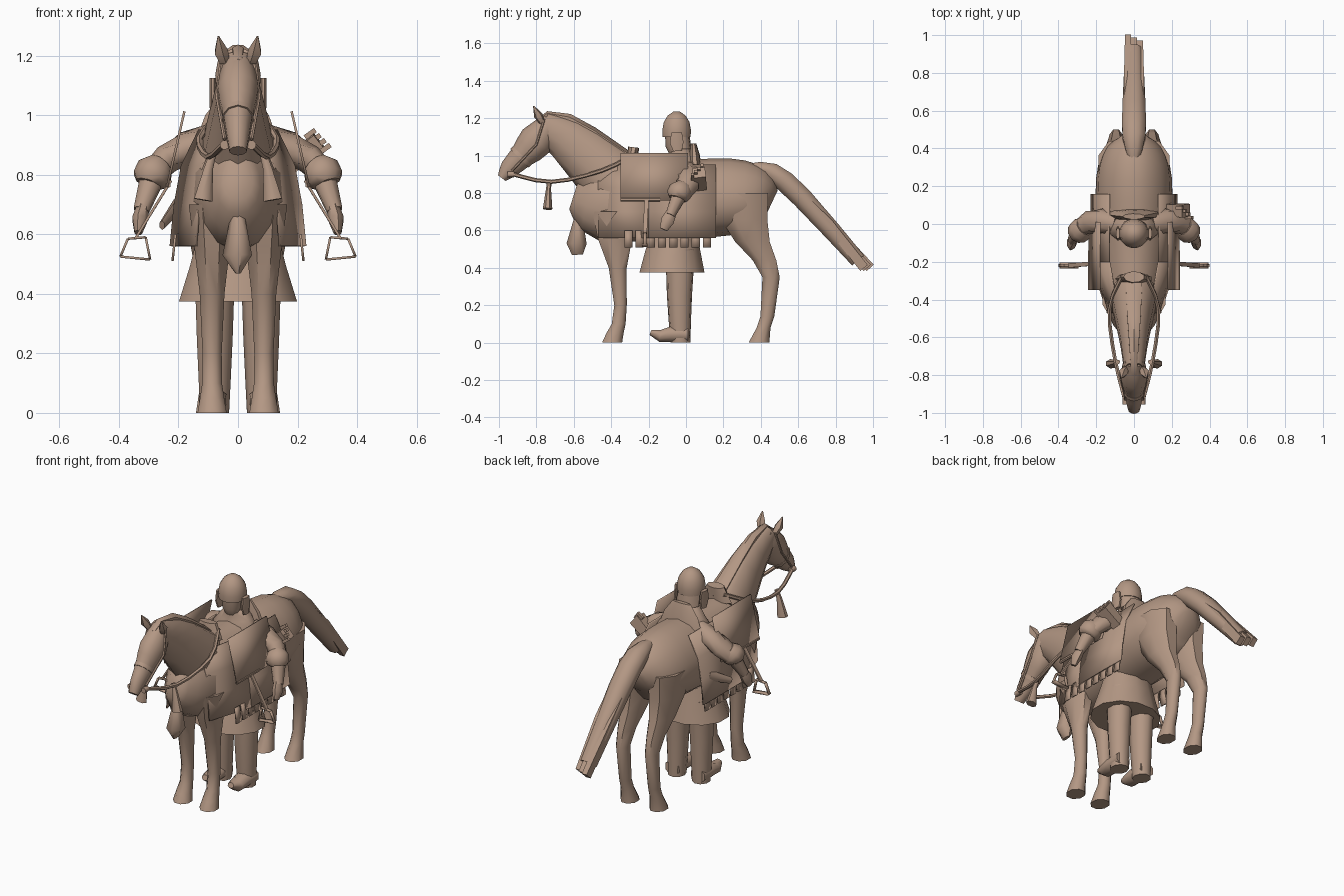
import bpy, bmesh, math
from mathutils import Vector

cube = bpy.data.objects.get("Cube")
if cube:
    bpy.data.objects.remove(cube, do_unlink=True)

colour = (.45, .31, .23, 1)
clay = bpy.data.materials.new("warm clay brown")
clay.use_nodes = True
clay.diffuse_color = colour
clay.node_tree.nodes["Principled BSDF"].inputs["Base Color"].default_value = colour


def finish(name, bm):
    """Turn a bmesh into a shaded object with the clay material."""
    bmesh.ops.recalc_face_normals(bm, faces=bm.faces)
    mesh = bpy.data.meshes.new(name)
    bm.to_mesh(mesh)
    bm.free()
    mesh.materials.append(clay)
    ob = bpy.data.objects.new(name, mesh)
    bpy.context.collection.objects.link(ob)
    bpy.ops.object.select_all(action="DESELECT")
    ob.select_set(True)
    bpy.context.view_layer.objects.active = ob
    bpy.ops.object.shade_smooth_by_angle(angle=math.radians(52))
    return ob


def bridge(bm, rows, closed):
    """Join neighbouring rows of vertices with quads."""
    for a, b in zip(rows, rows[1:]):
        for k in range(len(a) if closed else len(a) - 1):
            j = (k + 1) % len(a)
            bm.faces.new((a[k], a[j], b[j], b[k]))


def sample(values, t):
    """Smooth curve through evenly spaced values, t running from start to end."""
    last = len(values) - 1
    if last == 0:
        return values[0]
    i = min(int(t * last), last - 1)
    f = t * last - i
    a, b = values[i], values[i + 1]
    before, after = values[max(i - 1, 0)], values[min(i + 2, last)]
    bend = before * 2 - a * 5 + b * 4 - after
    twist = (a - b) * 3 - before + after
    return a + ((b - before) * f + bend * f ** 2 + twist * f ** 3) / 2


def loft(name, path, width, depth=None, x=0, sides=9, rings=None,
         flare=0, level=False, mirror=1):
    """Tube along a path of (y, z) at a fixed x, or of (x, y, z)."""
    bm = bmesh.new()
    path = [Vector(p if len(p) == 3 else (x, *p)) for p in path]
    rings = rings or len(path)
    steps = [i / (rings - 1) for i in range(rings)]
    points = [sample(path, t) for t in steps]
    rows = []
    for i, (t, p) in enumerate(zip(steps, points)):
        along = (points[min(i + 1, rings - 1)] - points[max(i - 1, 0)]).normalized()
        if level:
            along = Vector((0, 0, 1))
        u = (Vector((1, 0, 0)) - along * along.x).normalized()
        v = u.cross(along)
        w, d = sample(width, t), sample(depth or width, t)
        row = []
        for k in range(sides):
            angle = math.tau * (k + .5) / sides
            up = math.sin(angle)
            co = p + u * w * math.cos(angle) * (1 - flare * up) + v * d * up
            row.append(bm.verts.new((co.x * mirror, co.y, co.z)))
        rows.append(row)
    bridge(bm, rows, closed=True)
    bm.faces.new(rows[0])
    bm.faces.new(rows[-1])
    return finish(name, bm)


def sheet(name, profile, front, back, front_scale=1, mirror=1):
    """Thin panel: a profile of (x, z) swept from front to back."""
    bm = bmesh.new()
    rows = [[bm.verts.new((x * scale * mirror, y, z)) for x, z in profile]
            for y, scale in ((front, front_scale), (back, 1))]
    bridge(bm, rows, closed=False)
    ob = finish(name, bm)
    solid = ob.modifiers.new("thickness", "SOLIDIFY")
    solid.thickness = .008
    solid.offset = 0


# Horse trunk, neck, head and mane
loft("horse_body", path=[(-.6, .79), (-.46, .76), (-.1, .76), (.24, .78), (.4, .77), (.46, .75)],
     width=[.05, .14, .19, .2, .15, .06], depth=[.08, .21, .21, .205, .16, .07],
     sides=14, rings=16, flare=.14)
loft("horse_neck", path=[(-.38, .86), (-.6, 1.06), (-.77, 1.165)],
     width=[.13, .08, .055], depth=[.18, .13, .075], sides=10, rings=6)
loft("horse_head", path=[(-.72, 1.185), (-.8, 1.08), (-.88, .995), (-.945, .93), (-.985, .88)],
     width=[.05, .072, .052, .04, .03], depth=[.05, .094, .066, .052, .025],
     sides=10, rings=9)
loft("mane", path=[(-.32, 1), (-.5, 1.12), (-.63, 1.19), (-.74, 1.215), (-.8, 1.18)],
     width=[.05, .03, .015], depth=[.03, .035, .01], sides=6)
loft("noseband", path=[(-.875, 1), (-.89, .985)], width=[.055], depth=[.07], sides=10)

# Tail with loose flat strands
loft("tail", path=[(.34, .94), (.46, .91), (.62, .775), (.92, .44)],
     width=[.03, .065, .066, .05], depth=[.02, .055, .06, .045], sides=8, rings=7)
for i, x in enumerate((-.032, 0, .032)):
    loft(f"tail_strand_{i}", path=[(.55, .84), (.76, .64), (.985 - i / 60, .4)],
         width=[.03, .03, .022], depth=[.036], x=x, sides=4)

for label, mirror in (("left_", 1), ("right_", -1)):
    def part(name, path, width, **options):
        loft(label + name, path, width, mirror=mirror, **options)

    def panel(name, profile, front, back, **options):
        sheet(label + name, profile, front, back, mirror=mirror, **options)

    # Horse ears and legs
    part("ear", [(.045, -.77, 1.18), (.058, -.79, 1.215), (.066, -.815, 1.265)],
         width=[.018, .025, .003], sides=5)
    part("front_leg", [(-.38, .7), (-.38, .56), (-.365, .4), (-.35, .2),
                       (-.36, .1), (-.38, .05), (-.395, 0)],
         width=[.085, .065, .045, .035, .036, .044, .053],
         depth=[.13, .1, .052, .036, .04, .05, .058], x=.087, sides=8, level=True)
    part("hind_leg", [(.31, .8), (.31, .66), (.355, .54), (.42, .44), (.455, .35),
                      (.435, .14), (.415, .08), (.39, 0)],
         width=[.1, .09, .065, .046, .037, .033, .037, .05],
         depth=[.14, .135, .1, .068, .05, .04, .04, .06], x=.095, sides=8, level=True)

    # Saddle cloth over the flank, tapering into the chest, with a tabbed edge
    drape = [(.13, .95), (.188, .83), (.212, .7), (.226, .56)]
    panel("cloth_front", drape, front=-.47, back=-.2, front_scale=.62)
    panel("cloth_side", drape, front=-.2, back=.16)
    for i in range(8):
        y = i * .06 - .33
        panel(f"cloth_tab_{i}", [(.21, .6), (.22, .51)], front=y, back=y + .044)
    panel("saddle_flap", [(.18, 1.013), (.238, .76)], front=-.35, back=.01)

    # Stirrup on its strap
    part("strap_bar", [(-.35, .765), (-.14, .765)], width=[.01], x=.235, sides=6)
    part("stirrup_strap", [(.225, -.21, .78), (.345, -.22, .585)],
         width=[.006], depth=[.016], sides=4)
    frame = [(.31, .59), (.37, .585), (.395, .525), (.295, .515)]
    for i, corner in enumerate(frame):
        half = .015 if i == 2 else .008
        panel(f"stirrup_{i}", [corner, frame[(i + 1) % 4]], front=-.22 - half, back=-.22 + half)

    # Bridle: rein, cheek strap, bit and hanging tassel
    part("rein", [(.045, -.94, .905), (.1, -.72, .86), (.13, -.45, .92), (.06, -.27, 1.01)],
         width=[.011], sides=6, rings=10)
    part("cheek_strap", [(.045, -.93, .92), (.07, -.8, 1.06), (.055, -.76, 1.19)],
         width=[.007], sides=6)
    part("bit_ring", [(-.955, .9), (-.92, .9)], width=[.016], x=.045)
    part("rein_tassel", [(.085, -.73, .87), (.1, -.735, .82), (.118, -.74, .715)],
         width=[.012, .016, .033], depth=[.012, .014, .026], sides=7)

    # Rider arms
    part("sleeve", [(.09, 0, .92), (.17, .015, .89), (.24, .01, .85), (.29, -.02, .8)],
         width=[.05, .058, .05, .04], depth=[.06, .068, .05])
    part("sleeve_cuff", [(.262, -.015, .83), (.28, -.03, .81), (.295, -.045, .785), (.3, -.05, .77)],
         width=[.05, .066, .062, .045], sides=10)
    part("forearm", [(.285, -.03, .8), (.325, -.085, .68)], width=[.045, .028], sides=8)
    part("hand", [(.32, -.08, .69), (.33, -.1, .65), (.335, -.12, .605)],
         width=[.022, .028, .014], depth=[.03, .036, .022], sides=7)

    # Rider legs, boots and helmet flaps
    part("rider_leg", [(-.03, .5), (-.035, .25), (-.03, 0)],
         width=[.07, .062, .05], depth=[.08, .068, .054], x=.08, rings=5, level=True)
    part("boot_foot", [(.01, .045), (-.08, .045), (-.14, .036), (-.19, .055)],
         width=[.048, .05, .046, .02], depth=[.045, .045, .034, .016], x=.085, sides=8)
    part("helmet_ear_flap", [(-.045, 1.025), (-.05, 1.07), (-.05, 1.125)],
         width=[.012], depth=[.025, .04, .03], x=.085, sides=8)

# Chest tassel
loft("chest_tassel", path=[(-.56, .7), (-.575, .66), (-.585, .53), (-.58, .47)],
     width=[.012, .025, .052, .01], depth=[.012, .025, .055, .03], sides=7)

# Saddle ends
loft("saddle_pommel", path=[(-.29, .96), (-.28, 1.045)], width=[.1, .055], depth=[.03])
loft("saddle_cantle", path=[(.05, .92), (.045, 1), (.04, 1.065)],
     width=[.14, .11, .06], depth=[.035, .03, .015])

# Rider trunk, coat skirt, head and domed helmet
loft("rider_torso", path=[(-.05, .56), (-.03, .8), (-.02, .93), (-.02, .985), (-.04, 1.04)],
     width=[.13, .13, .14, .1, .05], depth=[.1, .09, .085, .07, .05], sides=10)
loft("coat_skirt", path=[(-.06, .6), (-.07, .5), (-.075, .375)],
     width=[.14, .165, .205], depth=[.12, .15, .18], sides=12, level=True)
loft("rider_head", path=[(-.05, 1.01), (-.055, 1.05), (-.05, 1.13)],
     width=[.04, .055, .062], sides=10, level=True)
loft("helmet", path=[(-.05, 1.1), (-.05, 1.135), (-.05, 1.18), (-.05, 1.215), (-.05, 1.235)],
     width=[.076, .078, .07, .048, .018], sides=16, level=True)
loft("neck_guard", path=[(-.02, 1.035), (-.03, 1.11)], width=[.07], depth=[.05], level=True)

# Quiver with arrows, and a short scabbard on the other side
loft("quiver", path=[(.17, .08, .83), (.275, .07, .91)], width=[.04, .048], sides=4)
for i in range(4):
    d = (i - 1.5) / 60
    loft(f"arrow_{i}", path=[(.25 - d, .06 + d, .9 + d), (.285 - d, .06 + d, .925 + d)],
         width=[.012], sides=4)
loft("scabbard", path=[(-.2, .08, .7), (-.255, -.06, .63)], width=[.02, .01], depth=[.03, .018], sides=6)
